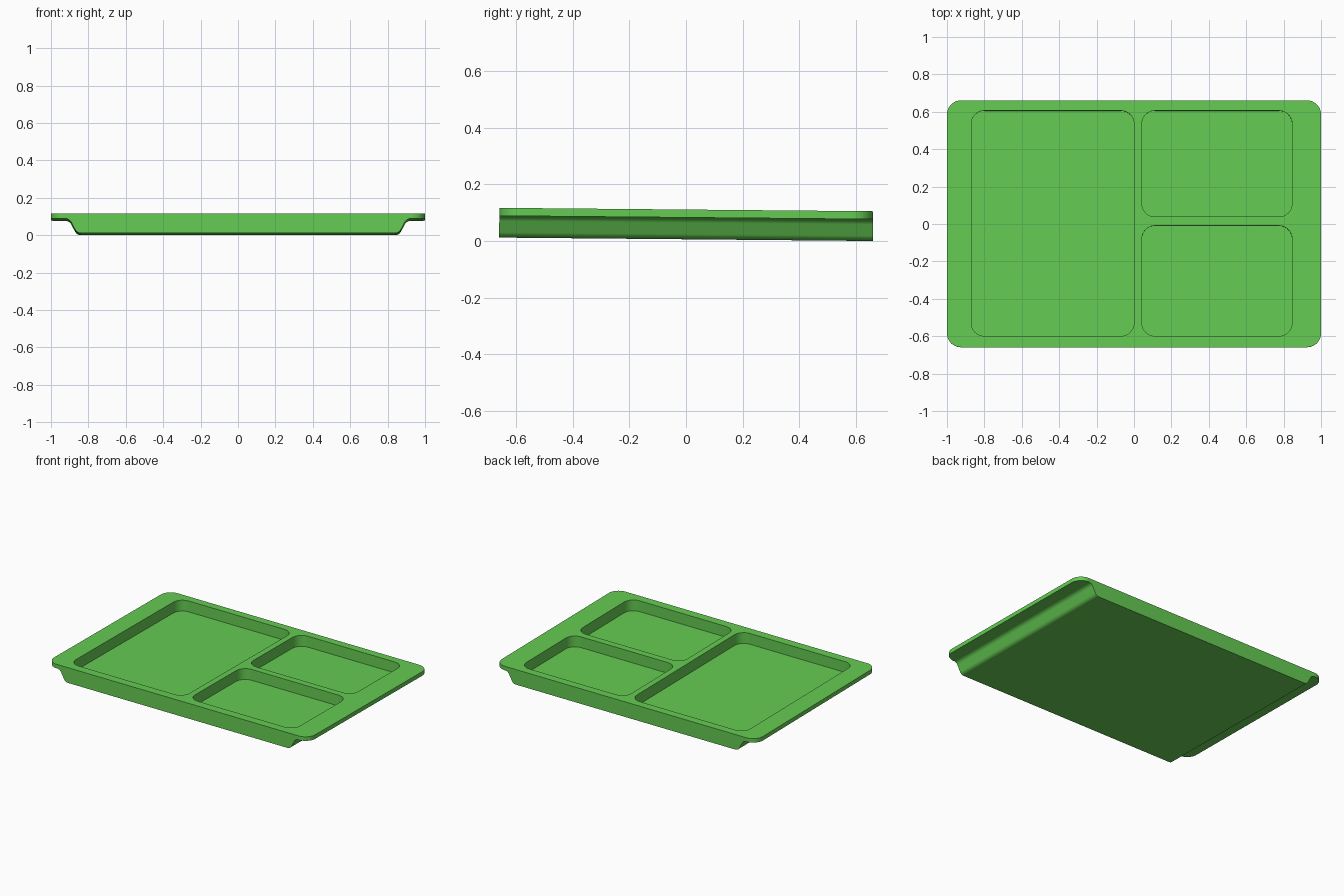
import bpy, bmesh
from math import sin, cos, tan, pi, radians

if "Cube" in bpy.data.objects:
    bpy.data.objects.remove(bpy.data.objects["Cube"])

H, W, D = 0.105, 1.0, 0.66       # tray height, half width, half depth
FLANGE_Z, FLOOR_Z = 0.077, 0.03
TILT = 0.0091


def rounded_rect(x0, x1, y0, y1, r, n=10):
    pts = []
    for i, (cx, cy) in enumerate([(x1 - r, y1 - r), (x0 + r, y1 - r),
                                  (x0 + r, y0 + r), (x1 - r, y0 + r)]):
        for k in range(n + 1):
            a = (i + k / n) * pi / 2
            pts.append((cx + r * cos(a), cy + r * sin(a)))
    return pts


def prism(name, pts, offset):
    """Extrude a closed loop of 3D points by an offset vector."""
    bm = bmesh.new()
    face = bm.faces.new([bm.verts.new(p) for p in pts])
    ext = bmesh.ops.extrude_face_region(bm, geom=[face], use_keep_orig=True)
    top = [g for g in ext["geom"] if isinstance(g, bmesh.types.BMVert)]
    bmesh.ops.translate(bm, verts=top, vec=offset)
    bmesh.ops.recalc_face_normals(bm, faces=bm.faces)
    mesh = bpy.data.meshes.new(name)
    bm.to_mesh(mesh)
    bm.free()
    obj = bpy.data.objects.new(name, mesh)
    bpy.context.collection.objects.link(obj)
    return obj


def boolean(obj, cutter, operation):
    bpy.context.view_layer.objects.active = obj
    mod = obj.modifiers.new(operation.lower(), 'BOOLEAN')
    mod.operation, mod.solver, mod.object = operation, 'EXACT', cutter
    bpy.ops.object.modifier_apply(modifier=mod.name)
    bpy.data.objects.remove(cutter)


# S-curved side profile: two tangent arcs joined by a slope
r, ang, n = 0.035, radians(62), 8
run = 2 * r * sin(ang) + (FLANGE_Z - 2 * r * (1 - cos(ang))) / tan(ang)
x_start = 0.84
lower = [(x_start + r * sin(ang * k / n), r * (1 - cos(ang * k / n))) for k in range(n + 1)]
upper = [(x_start + run - (x - x_start), FLANGE_Z - z) for x, z in reversed(lower)]
side = lower + upper + [(1.1, FLANGE_Z), (1.1, H)]
profile = side + [(-x, z) for x, z in reversed(side)]

# Tray body, trimmed to a rounded outline
tray = prism("divided_tray", [(x, -0.8, z) for x, z in profile], (0, 1.6, 0))
outline = rounded_rect(-W, W, -D, D, 0.075)
boolean(tray, prism("outline_cutter", [(x, y, -0.1) for x, y in outline], (0, 0, 0.4)), 'INTERSECT')

# Three compartments: large left, two small right
for box in [(-0.87, 0.0, -0.6, 0.605), (0.042, 0.845, 0.038, 0.605), (0.042, 0.845, -0.6, -0.01)]:
    pocket = rounded_rect(*box, 0.07)
    boolean(tray, prism("pocket_cutter", [(x, y, FLOOR_Z) for x, y in pocket], (0, 0, 0.3)), 'DIFFERENCE')

# Slight backward slope, resting on z = 0
tray.rotation_euler.x = -TILT
tray.location.z = D * sin(TILT)

# Green plastic
mat = bpy.data.materials.new("green_plastic")
mat.diffuse_color = (0.13, 0.6, 0.085, 1)
mat.use_nodes = True
mat.node_tree.nodes["Principled BSDF"].inputs["Base Color"].default_value = mat.diffuse_color
tray.data.materials.clear()
tray.data.materials.append(mat)

# Smooth curves, crisp edges
bpy.context.view_layer.objects.active = tray
tray.select_set(True)
bpy.ops.object.shade_smooth_by_angle(angle=radians(30))
weighted = tray.modifiers.new("weighted_normals", 'WEIGHTED_NORMAL')
weighted.keep_sharp = True
